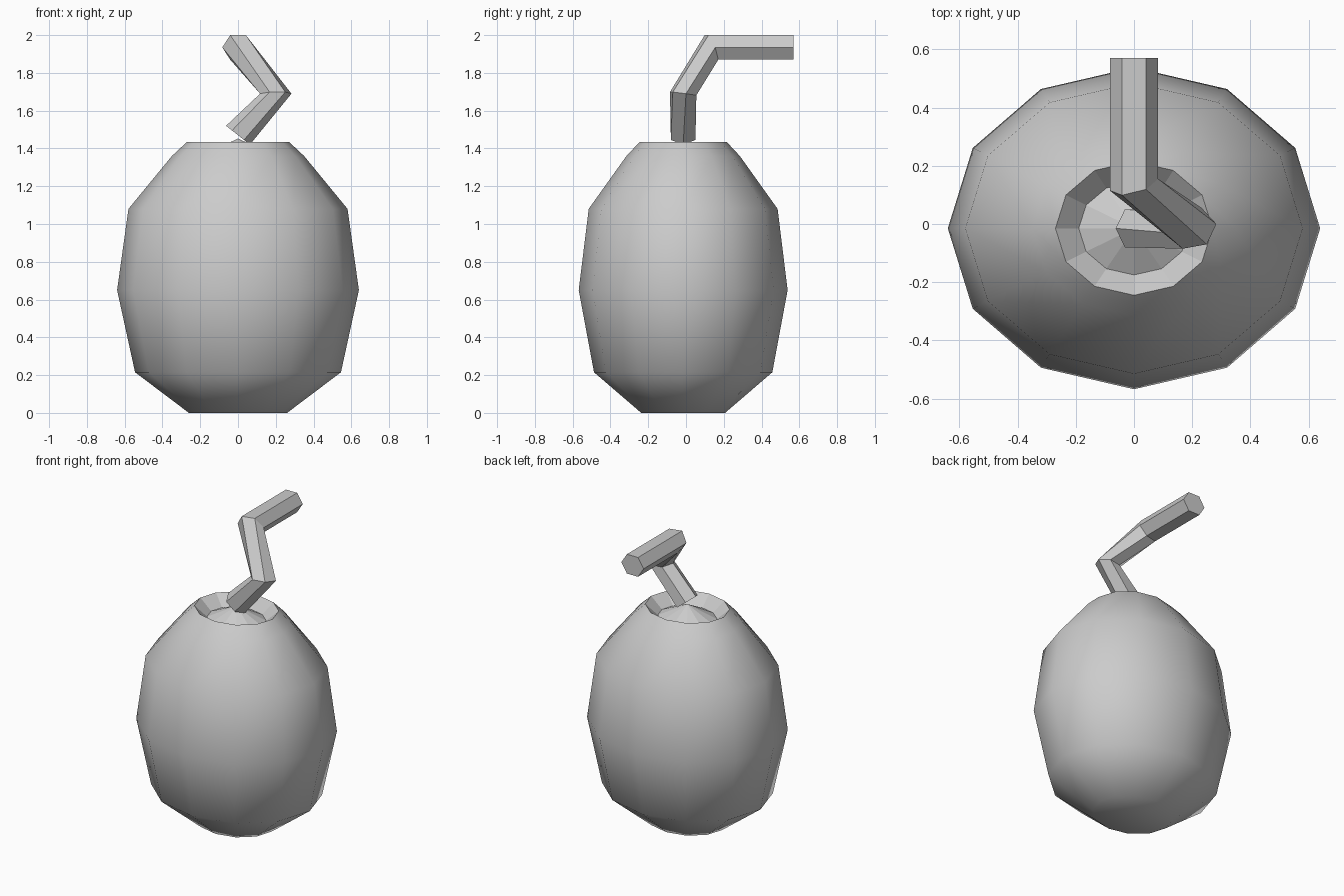
import bpy, bmesh, math
from mathutils import Vector

cube = bpy.data.objects.get("Cube")
if cube:
    bpy.data.objects.remove(cube)

grey = bpy.data.materials.new("light_grey")
grey.use_nodes = True
grey.diffuse_color = (0.6, 0.6, 0.6, 1)
grey.node_tree.nodes["Principled BSDF"].inputs["Base Color"].default_value = (0.6, 0.6, 0.6, 1)


def ring(bm, centre, u, v, sides):
    """Polygon ring spanned by the axis vectors u and v."""
    c, u, v = Vector(centre), Vector(u), Vector(v)
    angles = [2 * math.pi * i / sides for i in range(sides)]
    return [bm.verts.new(c + u * math.cos(a) + v * math.sin(a)) for a in angles]


def bridge(bm, a, b):
    n = len(a)
    return [bm.faces.new((a[i], a[(i + 1) % n], b[(i + 1) % n], b[i])) for i in range(n)]


def finish(bm, name):
    bmesh.ops.recalc_face_normals(bm, faces=bm.faces)
    mesh = bpy.data.meshes.new(name)
    bm.to_mesh(mesh)
    bm.free()
    mesh.materials.append(grey)
    obj = bpy.data.objects.new(name, mesh)
    bpy.context.collection.objects.link(obj)
    return obj


# Oval shell: (half width, half depth, height), from the base to the rim
SIDES, MID_Y = 12, -0.015
profile = [(0.26, 0.222, 0), (0.545, 0.472, 0.215), (0.64, 0.553, 0.65),
           (0.58, 0.5, 1.08), (0.35, 0.3, 1.36), (0.27, 0.23, 1.435)]
bm = bmesh.new()
rings = [ring(bm, (0, MID_Y, z), (rx, 0, 0), (0, ry, 0), SIDES) for rx, ry, z in profile]
outer = [bm.faces.new(rings[0])]
for lower, upper in zip(rings, rings[1:]):
    outer += bridge(bm, lower, upper)
for face in outer:
    face.smooth = True

# Sunken collar and shallow cone inside the rim
collar = ring(bm, (0, MID_Y, 1.365), (0.19, 0, 0), (0, 0.16, 0), SIDES)
bridge(bm, rings[-1], collar)
tip = bm.verts.new((0, MID_Y, 1.452))
for i in range(SIDES):
    bm.faces.new((collar[i], collar[(i + 1) % SIDES], tip))
rim = set(rings[-1])
for edge in bm.edges:
    if edge.verts[0] in rim and edge.verts[1] in rim:
        edge.smooth = False
finish(bm, "oval_shell")

# Bent six-sided stem: centre and two axes of each joint
joints = [((0, -0.015, 1.47), (0.063, 0, -0.05), (0, -0.075, 0)),
          ((0.2, -0.015, 1.69), (0.083, 0.015, 0), (0.01, -0.072, 0.01)),
          ((0, 0.135, 1.935), (0.083, 0.02, 0), (0, -0.03, 0.075)),
          ((0, 0.57, 1.935), (0.083, 0, 0), (0, 0, 0.075))]
bm = bmesh.new()
rings = [ring(bm, c, u, v, 6) for c, u, v in joints]
for a, b in zip(rings, rings[1:]):
    bridge(bm, a, b)
bm.faces.new(rings[0])
bm.faces.new(rings[-1])
finish(bm, "bent_stem")
